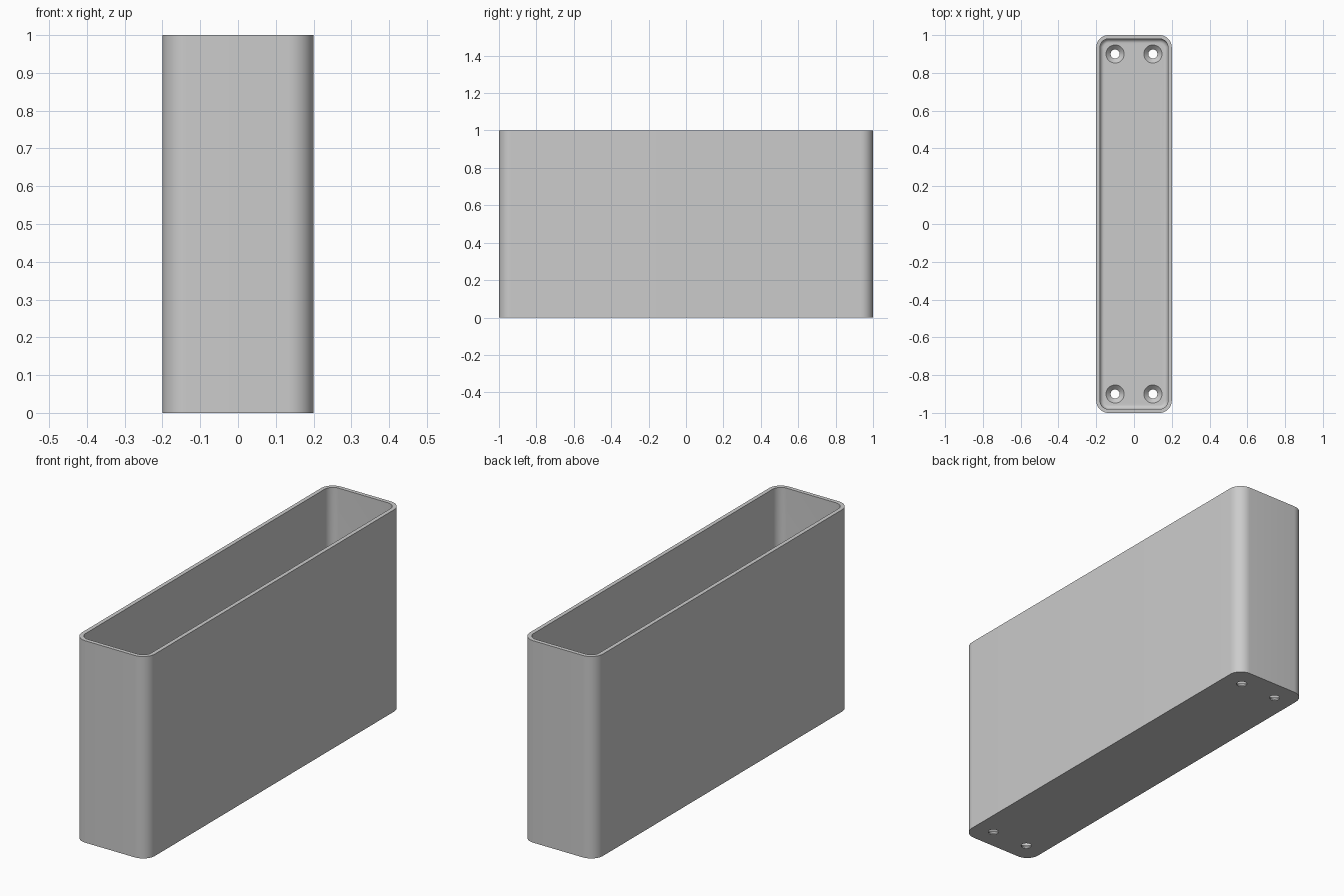
import bpy, bmesh
from math import sin, cos, pi, radians

if "Cube" in bpy.data.objects:
    bpy.data.objects.remove(bpy.data.objects["Cube"], do_unlink=True)

HX, HY, HEIGHT = 0.2, 1.0, 1.0
CORNER, WALL, FLOOR, FILLET = 0.065, 0.02, 0.03, 0.022

grey = bpy.data.materials.new("light grey plastic")
grey.use_nodes = True
grey.diffuse_color = (0.6, 0.6, 0.6, 1)
grey.node_tree.nodes["Principled BSDF"].inputs["Base Color"].default_value = (0.6, 0.6, 0.6, 1)


def rounded_ring(bm, inset, z, steps=12):
    """Rounded rectangle of vertices, inset from the outer wall."""
    r = CORNER - inset
    ring = []
    for quarter, (sx, sy) in enumerate([(1, 1), (-1, 1), (-1, -1), (1, -1)]):
        for i in range(steps + 1):
            a = (quarter + i / steps) * pi / 2
            ring.append(bm.verts.new((sx * (HX - CORNER) + r * cos(a),
                                      sy * (HY - CORNER) + r * sin(a), z)))
    return ring


def add_object(name, bm):
    bmesh.ops.recalc_face_normals(bm, faces=bm.faces)
    mesh = bpy.data.meshes.new(name)
    bm.to_mesh(mesh)
    bm.free()
    mesh.materials.append(grey)
    obj = bpy.data.objects.new(name, mesh)
    bpy.context.collection.objects.link(obj)
    return obj


# Open box: outer wall, rim, inner wall, filleted floor
bm = bmesh.new()
levels = [(0, 0), (0, HEIGHT), (WALL, HEIGHT)]
for i in range(9):
    a = i / 8 * pi / 2
    levels.append((WALL + FILLET * (1 - cos(a)), FLOOR + FILLET * (1 - sin(a))))
rings = [rounded_ring(bm, inset, z) for inset, z in levels]
for low, high in zip(rings, rings[1:]):
    for i in range(len(low)):
        j = (i + 1) % len(low)
        bm.faces.new((low[i], low[j], high[j], high[i]))
bm.faces.new(rings[0])
bm.faces.new(rings[-1])
box = add_object("open_box", bm)

# Countersunk screw hole cutters, one in each floor corner
bm = bmesh.new()
profile = [(0.024, -0.02), (0.024, 0.006), (0.048, FLOOR), (0.048, FLOOR + 0.01)]
for x in (-0.1, 0.1):
    for y in (-0.9, 0.9):
        circles = [[bm.verts.new((x + r * cos(k * pi / 16), y + r * sin(k * pi / 16), z))
                    for k in range(32)] for r, z in profile]
        for low, high in zip(circles, circles[1:]):
            for i in range(32):
                j = (i + 1) % 32
                bm.faces.new((low[i], low[j], high[j], high[i]))
        bm.faces.new(circles[0])
        bm.faces.new(circles[-1])
cutter = add_object("screw_hole_cutter", bm)
cutter.hide_render = True

cut = box.modifiers.new("screw_holes", 'BOOLEAN')
cut.operation = 'DIFFERENCE'
cut.solver = 'EXACT'
cut.object = cutter
bpy.ops.object.select_all(action='DESELECT')
bpy.context.view_layer.objects.active = box
box.select_set(True)
bpy.ops.object.modifier_apply(modifier=cut.name)
bpy.data.objects.remove(cutter, do_unlink=True)
bpy.ops.object.shade_smooth_by_angle(angle=radians(30))
